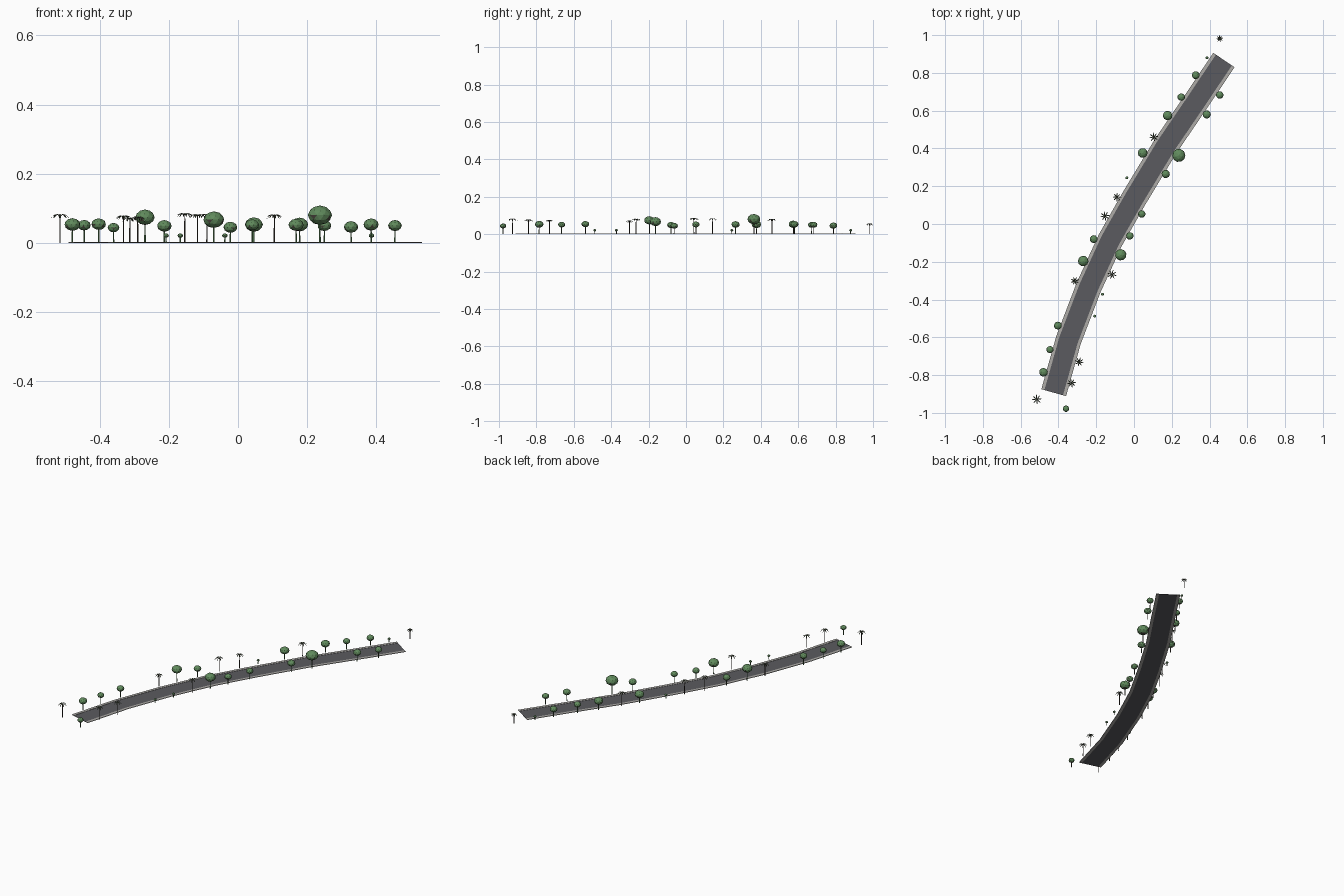
import bpy, bmesh, math
from mathutils import Vector, Matrix

if "Cube" in bpy.data.objects:
    bpy.data.objects.remove(bpy.data.objects["Cube"])


def material(name, rgb):
    m = bpy.data.materials.new(name)
    m.diffuse_color = (*rgb, 1)
    m.use_nodes = True
    m.node_tree.nodes["Principled BSDF"].inputs["Base Color"].default_value = m.diffuse_color
    return m


ASPHALT = material("asphalt", (0.105, 0.105, 0.115))
PAVING = material("paving", (0.42, 0.41, 0.39))
BARK = material("bark", (0.06, 0.05, 0.04))
LEAF = material("leaf", (0.12, 0.26, 0.11))
PALM = material("palm_leaf", (0.07, 0.09, 0.055))


def finish(bm, name, *mats):
    me = bpy.data.meshes.new(name)
    bmesh.ops.recalc_face_normals(bm, faces=bm.faces)
    bm.to_mesh(me)
    bm.free()
    for m in mats:
        me.materials.append(m)
    ob = bpy.data.objects.new(name, me)
    bpy.context.collection.objects.link(ob)
    return ob


# centre line of the road
PATH = [Vector(p) for p in [(-.425, -.893), (-.347, -.615), (-.24, -.335),
        (-.125, -.085), (0, .135), (.168, .413), (.316, .63), (.476, .868)]]


def normals():
    out = []
    for i in range(len(PATH)):
        d = (PATH[min(i + 1, len(PATH) - 1)] - PATH[max(i - 1, 0)]).normalized()
        out.append(Vector((d.y, -d.x)))
    return out


def strip(name, a, b, z, mat):
    """Closed slab along the path between side offsets a and b."""
    bm = bmesh.new()
    rings = []
    for p, n in zip(PATH, normals()):
        l, r = p + n * a, p + n * b
        rings.append([bm.verts.new(c) for c in
                      ((*l, 0), (*r, 0), (*r, z), (*l, z))])
    for r0, r1 in zip(rings, rings[1:]):
        for k in range(4):
            bm.faces.new((r0[k], r0[(k + 1) % 4], r1[(k + 1) % 4], r1[k]))
    bm.faces.new(rings[0])
    bm.faces.new(rings[-1])
    finish(bm, name, mat)


strip("road", -.051, .051, .0015, ASPHALT)
strip("left_sidewalk", -.068, -.051, .003, PAVING)
strip("right_sidewalk", .051, .068, .003, PAVING)


def trunk(bm, x, y, h, r):
    bmesh.ops.create_cone(bm, cap_ends=True, segments=6, radius1=r,
                          radius2=r * .7, depth=h,
                          matrix=Matrix.Translation((x, y, h / 2)))


def tree(name, x, y, r, zc):
    bm = bmesh.new()
    trunk(bm, x, y, zc, .0022 + r * .02)
    n = len(bm.faces)
    bmesh.ops.create_icosphere(bm, subdivisions=2, radius=r,
        matrix=Matrix.Translation((x, y, zc)) @ Matrix.Rotation(x * 20, 4, 'Z')
        @ Matrix.Diagonal((1, 1, .8, 1)))
    bm.faces.ensure_lookup_table()
    for f in bm.faces[n:]:
        f.material_index = 1
    finish(bm, name, BARK, LEAF)


def palm(name, x, y, h, r):
    bm = bmesh.new()
    trunk(bm, x, y, h, .0022)
    # drooping fronds: thin folded blades
    for k in range(8):
        a = k * math.tau / 8 + x * 9
        d = Vector((math.cos(a), math.sin(a), 0))
        s = Vector((-d.y, d.x, 0))
        prev = None
        for t, z, w in ((0, -.002, .0012), (.4, .003, .0028),
                        (.75, 0, .0024), (1, -.008, .0006)):
            c = Vector((x, y, h + z)) + d * r * t
            cur = [bm.verts.new(c - s * w - Vector((0, 0, w * .5))),
                   bm.verts.new(c),
                   bm.verts.new(c + s * w - Vector((0, 0, w * .5)))]
            if prev:
                for j in (0, 1):
                    f = bm.faces.new((prev[j], cur[j], cur[j + 1], prev[j + 1]))
                    f.material_index = 1
            prev = cur
    finish(bm, name, BARK, PALM)


# round trees: x, y, crown radius, crown height
TREES = [(.327, .788, .021, .046), (.25, .672, .02, .05), (.178, .574, .025, .053),
         (.046, .376, .026, .053), (-.213, -.08, .021, .049), (-.269, -.196, .028, .074),
         (-.403, -.538, .021, .054), (-.445, -.665, .019, .051), (-.479, -.785, .023, .053),
         (-.36, -.978, .017, .044), (-.07, -.163, .03, .067), (-.022, -.063, .02, .045)]
TREES += [(.041, .053, .02, .052), (.168, .265, .022, .052), (.237, .363, .035, .08),
          (.385, .58, .022, .053), (.454, .683, .02, .05)]
for i, t in enumerate(TREES):
    tree(f"tree_{i + 1}", *t)

# small bushes on short stems
for i, (x, y) in enumerate([(-.038, .245), (-.208, -.488), (-.167, -.372), (.386, .88)]):
    tree(f"bush_{i + 1}", x, y, .008, .021)

# palms: x, y, height, frond length
PALMS = [(.454, .982, .055, .018), (.105, .46, .079, .024), (-.09, .142, .081, .023),
         (-.154, .042, .083, .026), (-.313, -.302, .07, .022), (-.117, -.267, .08, .025),
         (-.29, -.73, .073, .023), (-.331, -.842, .076, .024), (-.515, -.928, .08, .026)]
for i, p in enumerate(PALMS):
    palm(f"palm_{i + 1}", *p)
